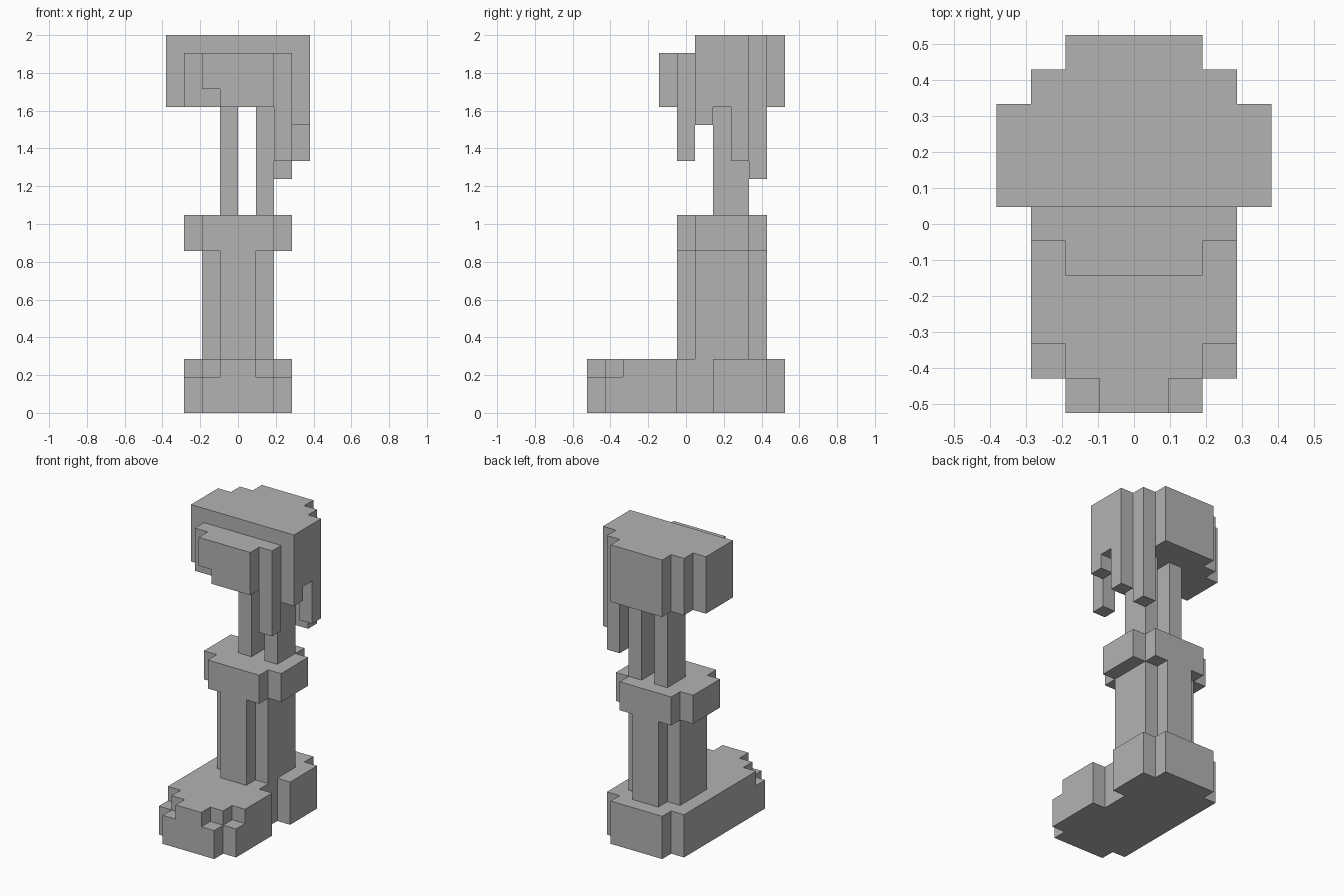
import bpy, bmesh
from itertools import product
from mathutils import Vector

cube = bpy.data.objects.get("Cube")
if cube:
    bpy.data.objects.remove(cube, do_unlink=True)

U = 2 / 21      # block size: the model is 21 blocks tall
MID_Y = 5.5     # half of the 11 block depth

mat = bpy.data.materials.new("stone_grey")
mat.use_nodes = True
GREY = (0.45, 0.45, 0.45, 1)
mat.diffuse_color = GREY
mat.node_tree.nodes["Principled BSDF"].inputs["Base Color"].default_value = GREY


def box(x0, x1, y0, y1, z0, z1):
    """Set of unit blocks filling a box."""
    return set(product(range(x0, x1), range(y0, y1), range(z0, z1)))


def wide(half, y0, y1, z0, z1):
    """Box centred on x = 0."""
    return box(-half, half, y0, y1, z0, z1)


parts = {}

# Boot: stepped toe and heel, with a notch in the left side
parts["boot"] = (
    wide(2, 0, 11, 0, 2) | wide(3, 1, 10, 0, 2)
    | wide(1, 0, 1, 2, 3) | wide(2, 1, 11, 2, 3) | wide(3, 2, 10, 2, 3)
) - box(2, 3, 5, 7, 0, 3)

# Shin: cross-shaped column
parts["shin"] = wide(2, 6, 9, 3, 9) | wide(1, 5, 10, 3, 9)

# Collar around the top of the shin
parts["collar"] = wide(3, 6, 9, 9, 11) | wide(2, 5, 10, 9, 11)

# Two bare bones
parts["right_bone"] = box(-1, 0, 7, 9, 11, 17)
parts["left_bone"] = box(1, 2, 7, 9, 11, 17)

# Upper mass with a lower, notched front ledge
parts["upper_mass"] = (
    wide(4, 6, 9, 17, 21) | wide(3, 9, 10, 17, 21) | wide(2, 10, 11, 17, 21)
    | wide(3, 5, 6, 17, 20) | wide(2, 4, 5, 17, 20)
) - box(-2, -1, 4, 5, 17, 18)

# Ragged strips hanging on the left side
parts["hanging_strips"] = (
    box(2, 3, 5, 6, 14, 17) | box(3, 4, 6, 7, 16, 17)
    | box(3, 4, 8, 9, 14, 17) | box(2, 3, 9, 10, 13, 17)
)

solid = set().union(*parts.values())


def build(name, blocks):
    """Skin a block set, leaving out faces buried inside the whole model."""
    bm = bmesh.new()
    for b in blocks:
        for axis, side in product(range(3), (0, 1)):
            near = list(b)
            near[axis] += 2 * side - 1
            if tuple(near) in solid:
                continue
            u, v = (axis + 1) % 3, (axis + 2) % 3
            corners = []
            for du, dv in ((0, 0), (1, 0), (1, 1), (0, 1)):
                p = Vector(b)
                p[axis] += side
                p[u] += du
                p[v] += dv
                p.y -= MID_Y
                corners.append(bm.verts.new(p * U))
            bm.faces.new(corners if side else corners[::-1])
    bmesh.ops.remove_doubles(bm, verts=bm.verts, dist=U / 100)
    # Merge the blocks into large flat faces
    bmesh.ops.dissolve_limit(bm, angle_limit=0.02, verts=bm.verts, edges=bm.edges)
    mesh = bpy.data.meshes.new(name)
    bm.to_mesh(mesh)
    bm.free()
    mesh.materials.append(mat)
    obj = bpy.data.objects.new(name, mesh)
    bpy.context.collection.objects.link(obj)


for part_name, part_blocks in parts.items():
    build(part_name, part_blocks)
